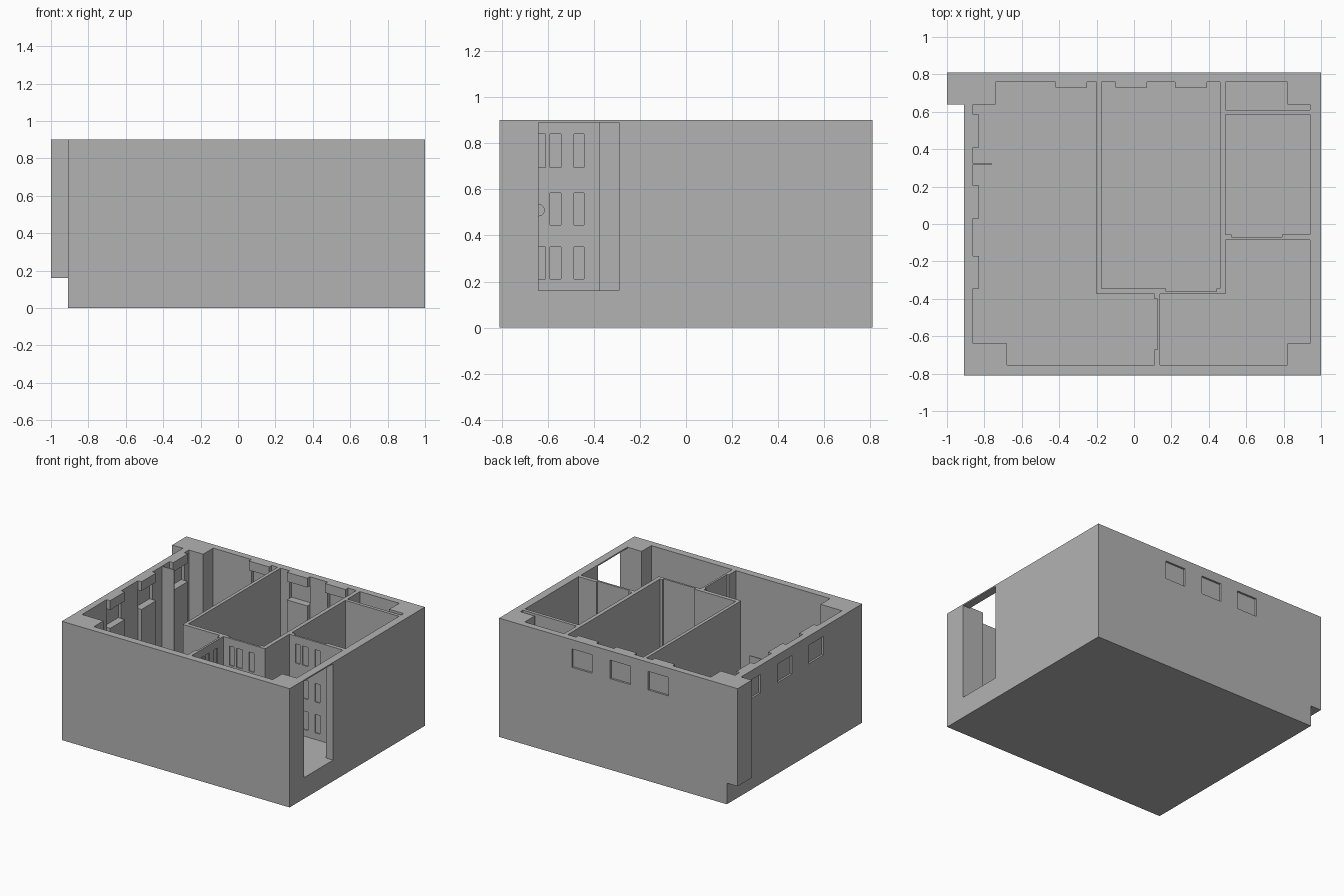
import bpy, bmesh
from mathutils import Matrix, Vector

cube = bpy.data.objects.get("Cube")
if cube:
    bpy.data.objects.remove(cube, do_unlink=True)

FLOOR, TOP, OVER = 0.16, 0.9, 1.0
SILL, HEAD = 0.69, 0.83

plaster = bpy.data.materials.new("grey_plaster")
plaster.use_nodes = True
grey = (0.45, 0.45, 0.45, 1)
plaster.diffuse_color = grey
plaster.node_tree.nodes["Principled BSDF"].inputs["Base Color"].default_value = grey


def finish(bm, name):
    bmesh.ops.recalc_face_normals(bm, faces=bm.faces)
    mesh = bpy.data.meshes.new(name)
    bm.to_mesh(mesh)
    bm.free()
    mesh.materials.append(plaster)
    obj = bpy.data.objects.new(name, mesh)
    bpy.context.collection.objects.link(obj)
    return obj


def add_box(bm, x, y, z):
    lo, hi = Vector((x[0], y[0], z[0])), Vector((x[1], y[1], z[1]))
    size = hi - lo
    m = Matrix.Translation((lo + hi) / 2) @ Matrix.Diagonal((*size, 1))
    bmesh.ops.create_cube(bm, size=1, matrix=m)


def box(name, x, y, z):
    bm = bmesh.new()
    add_box(bm, x, y, z)
    return finish(bm, name)


def add_prism(bm, plan, low, high):
    face = bm.faces.new([bm.verts.new((x, y, low)) for x, y in plan])
    out = bmesh.ops.extrude_face_region(bm, geom=[face])
    verts = [v for v in out["geom"] if isinstance(v, bmesh.types.BMVert)]
    bmesh.ops.translate(bm, verts=verts, vec=(0, 0, high - low))


def carve(target, bm, name):
    cutter = finish(bm, name)
    cutter.hide_render = True
    mod = target.modifiers.new(name, "BOOLEAN")
    mod.operation, mod.solver, mod.object = "DIFFERENCE", "EXACT", cutter
    bpy.context.view_layer.update()
    graph = bpy.context.evaluated_depsgraph_get()
    result = bpy.data.meshes.new_from_object(target.evaluated_get(graph))
    target.modifiers.clear()
    target.data = result
    bpy.data.objects.remove(cutter, do_unlink=True)


# Solid block that becomes the floor slab, outer walls and partitions
shell = box("house_shell", (-0.91, 1), (-0.81, 0.81), (0, TOP))

# Room hollows, with the corner pillars left standing
left_x, right_x, front_y, back_y = -0.86, 0.94, -0.755, 0.76
pillar_x, pillar_y = 0.82, 0.64
hall = [(-0.68, front_y), (0.11, front_y), (0.11, -0.375), (-0.2, -0.375), (-0.2, back_y),
        (-0.74, back_y), (-0.74, pillar_y), (left_x, pillar_y), (left_x, -pillar_y), (-0.68, -pillar_y)]
entry = [(0.14, front_y), (pillar_x, front_y), (pillar_x, -pillar_y), (right_x, -pillar_y),
         (right_x, -0.085), (0.49, -0.085), (0.49, -0.375), (0.14, -0.375)]
main_room = [(-0.175, -0.345), (0.46, -0.345), (0.46, back_y), (-0.175, back_y)]
side_room = [(0.49, -0.055), (right_x, -0.055), (right_x, 0.585), (0.49, 0.585)]
closet = [(0.49, 0.61), (right_x, 0.61), (right_x, pillar_y), (pillar_x, pillar_y),
          (pillar_x, back_y), (0.49, back_y)]
bm = bmesh.new()
for plan in (hall, entry, main_room, side_room, closet):
    add_prism(bm, plan, FLOOR, OVER)
carve(shell, bm, "room_hollows")

# Entrance, plus windows cut from both sides down to a thin pane
openings = bmesh.new()
add_box(openings, (0.9, 1.1), (-pillar_y, -0.29), (FLOOR, 0.89))
for i, start in enumerate((-0.42, -0.1, 0.22)):
    span = (start, start + 0.17)
    add_box(openings, span, (0.74, 0.785), (SILL, HEAD))
    add_box(openings, span, (0.795, 0.85), (SILL, HEAD))
    box(f"back_sill_{i}", span, (0.73, back_y), (FLOOR, SILL))
    box(f"back_header_{i}", span, (0.73, back_y), (HEAD, TOP))
for i, start in enumerate((-0.345, 0.03, 0.41)):
    span = (start, start + 0.175)
    add_box(openings, (-0.885, -0.84), span, (SILL, HEAD))
    add_box(openings, (-0.95, -0.895), span, (SILL, HEAD))
    box(f"left_sill_{i}", (left_x, -0.83), span, (FLOOR, SILL))
    box(f"left_header_{i}", (left_x, -0.83), span, (HEAD, TOP))

# Panelled doors: recessed behind, with shallow panels and a knob hole in front
columns = ((0.02, 0.06), (0.08, 0.127), (0.185, 0.227))
rows = ((0.21, 0.35), (0.445, 0.585), (0.695, 0.84))


def add_door(bm, start, face, along_y):
    # depth runs from the panelled face toward the recessed back
    def place(across, depth, z):
        u = tuple(start + a for a in across)
        if along_y:
            add_box(bm, (face - depth[1], face - depth[0]), u, z)
        else:
            add_box(bm, u, (face + depth[0], face + depth[1]), z)

    place((0, 0.27), (0.015, 0.04), (FLOOR, OVER))
    for c, across in enumerate(columns):
        for r, z in enumerate(rows):
            if (c, r) != (0, 1):
                place(across, (-0.01, 0.008), z)
    spot = (face, start + 0.03, 0.51) if along_y else (start + 0.03, face, 0.51)
    turn = Matrix.Rotation(1.5708, 4, "Y" if along_y else "X")
    bmesh.ops.create_cone(bm, cap_ends=True, segments=20, radius1=0.025, radius2=0.025,
                          depth=0.016, matrix=Matrix.Translation(spot) @ turn)


add_door(openings, -0.67, 0.14, True)
add_door(openings, 0.17, -0.375, False)
add_door(openings, 0.52, -0.085, False)
carve(shell, openings, "openings")

# Overhanging corner pillar and thin screen on the left wall
box("overhanging_pillar", (-1, -0.91), (pillar_y, 0.81), (FLOOR, TOP))
box("thin_screen", (left_x, -0.76), (0.317, 0.323), (FLOOR, TOP))
